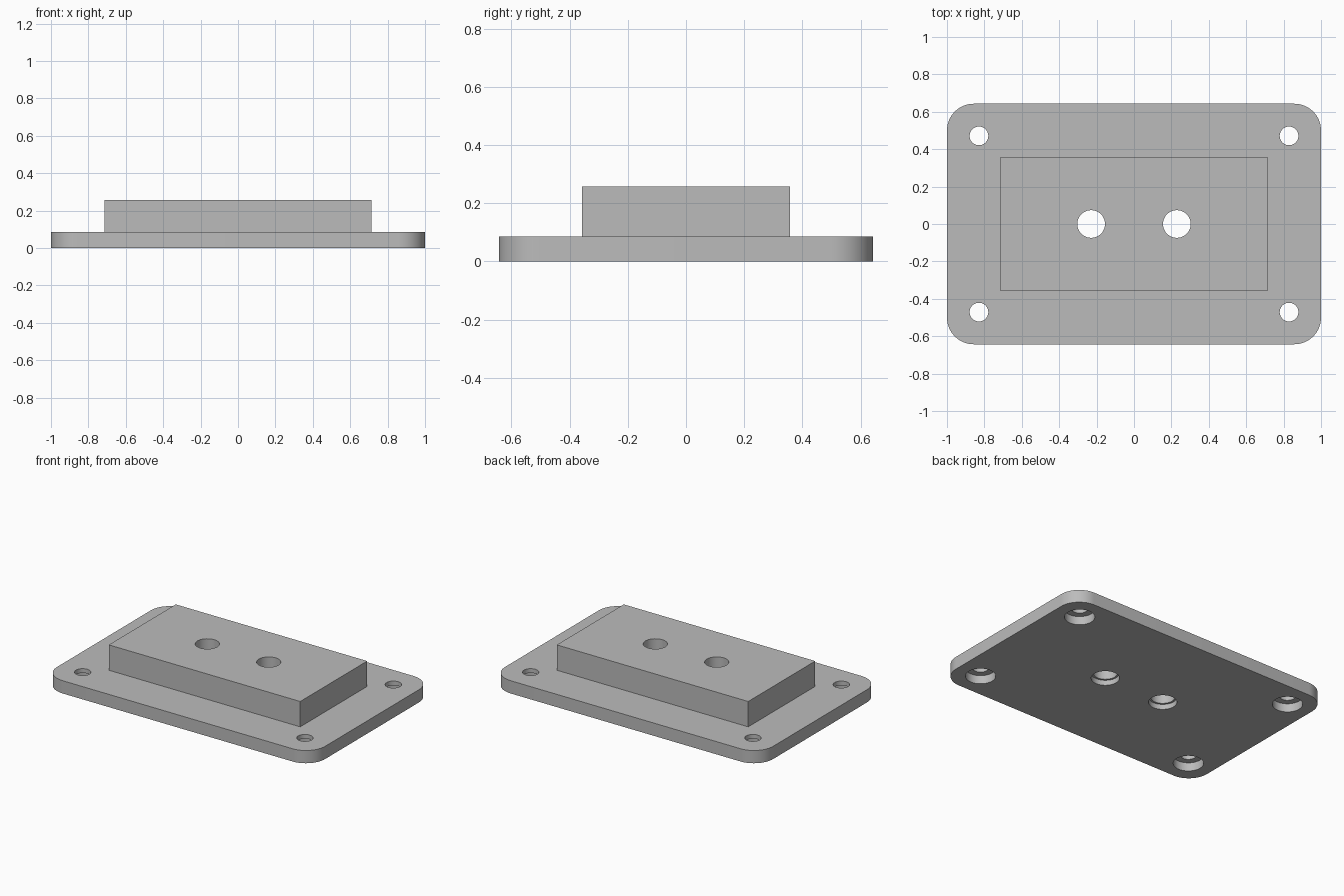
import bpy, bmesh, math

cube = bpy.data.objects.get("Cube")
if cube:
    bpy.data.objects.remove(cube, do_unlink=True)

grey = bpy.data.materials.new("plain_grey")
grey.use_nodes = True
grey.diffuse_color = (0.5, 0.5, 0.5, 1)
grey.node_tree.nodes["Principled BSDF"].inputs["Base Color"].default_value = (0.5, 0.5, 0.5, 1)

PLATE_H, TOP = 0.086, 0.257


def add_object(name, bm):
    bmesh.ops.recalc_face_normals(bm, faces=bm.faces)
    mesh = bpy.data.meshes.new(name)
    bm.to_mesh(mesh)
    bm.free()
    mesh.materials.append(grey)
    obj = bpy.data.objects.new(name, mesh)
    bpy.context.collection.objects.link(obj)
    return obj


def prism(name, outline, z0, z1):
    bm = bmesh.new()
    face = bm.faces.new([bm.verts.new((x, y, z0)) for x, y in outline])
    ext = bmesh.ops.extrude_face_region(bm, geom=[face], use_keep_orig=True)
    for v in ext["geom"]:
        if isinstance(v, bmesh.types.BMVert):
            v.co.z = z1
    return add_object(name, bm)


def rounded_rect(hx, hy, r, steps=16):
    points = []
    for q, (sx, sy) in enumerate([(1, 1), (-1, 1), (-1, -1), (1, -1)]):
        for i in range(steps + 1):
            a = math.pi / 2 * (q + i / steps)
            points.append((sx * (hx - r) + r * math.cos(a),
                           sy * (hy - r) + r * math.sin(a)))
    return points


def stepped_cutter(name, x, y, wide, narrow, depth, sides=48):
    # Wide recess underneath, narrower hole through the rest
    bm = bmesh.new()
    profile = [(wide, -0.1), (wide, depth), (narrow, depth), (narrow, TOP + 0.1)]
    rings = [[bm.verts.new((x + r * math.cos(2 * math.pi * i / sides),
                            y + r * math.sin(2 * math.pi * i / sides), z))
              for i in range(sides)] for r, z in profile]
    for low, high in zip(rings, rings[1:]):
        for i in range(sides):
            j = (i + 1) % sides
            bm.faces.new((low[i], low[j], high[j], high[i]))
    bm.faces.new(rings[0][::-1])
    bm.faces.new(rings[-1])
    cutter = add_object(name, bm)
    cutter.hide_render = True
    return cutter


def boolean(target, other, operation):
    mod = target.modifiers.new(operation.title(), "BOOLEAN")
    mod.operation, mod.object, mod.solver = operation, other, "EXACT"
    bpy.context.view_layer.objects.active = target
    bpy.ops.object.modifier_apply(modifier=mod.name)
    bpy.data.objects.remove(other, do_unlink=True)


# Base plate with the raised block fused on top
plate = prism("mounting_plate", rounded_rect(1, 0.643, 0.143), 0, PLATE_H)
block = prism("raised_block", [(-0.714, -0.357), (0.714, -0.357),
                               (0.714, 0.357), (-0.714, 0.357)], 0.03, TOP)
boolean(plate, block, "UNION")

# Corner screw holes and the two central holes
for sx in (-1, 1):
    for sy in (-1, 1):
        boolean(plate, stepped_cutter("screw_hole", sx * 0.829, sy * 0.471,
                                      0.093, 0.05, 0.057), "DIFFERENCE")
    boolean(plate, stepped_cutter("centre_hole", sx * 0.229, 0,
                                  0.087, 0.074, 0.035), "DIFFERENCE")

# Smooth walls on the round parts, crisp edges elsewhere
bpy.ops.object.select_all(action="DESELECT")
plate.select_set(True)
bpy.context.view_layer.objects.active = plate
bpy.ops.object.shade_smooth_by_angle(angle=math.radians(30))
